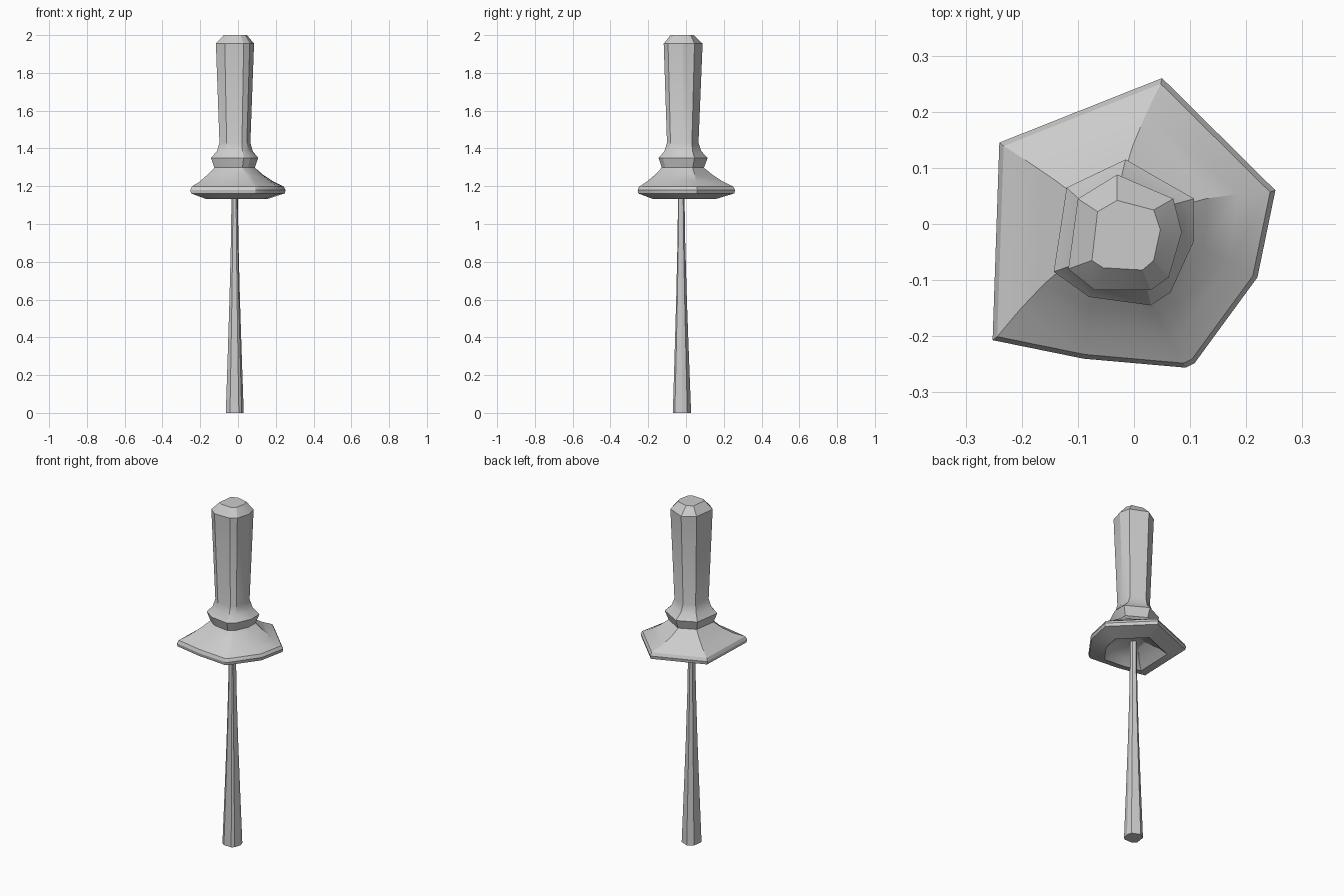
import bpy, bmesh
from math import radians

if "Cube" in bpy.data.objects:
    bpy.data.objects.remove(bpy.data.objects["Cube"])

# Uneven eight-sided outlines, matched point for point
GUARD = [(.05, .26), (.252, .06), (.22, -.095), (.108, -.248), (.092, -.256), (-.09, -.24), (-.252, -.207), (-.24, .145)]
COLLAR = [(-.015, .115), (.107, .045), (.107, -.03), (.065, -.122), (.03, -.145), (-.08, -.13), (-.143, -.085), (-.12, .065)]
GRIP = [(-.03, .088), (.07, .045), (.085, -.015), (.062, -.095), (.03, -.118), (-.07, -.118), (-.117, -.08), (-.10, .045)]
CAP = [(-.03, .042), (.035, .025), (.047, -.01), (.035, -.065), (.015, -.082), (-.055, -.078), (-.075, -.065), (-.065, .022)]
AXIS = (-.018, -.027)


def scaled(outline, s, z):
    cx, cy = AXIS
    return [(cx + (x - cx) * s, cy + (y - cy) * s, z) for x, y in outline]


def blend(a, b, t, s, z):
    return scaled([(p[0] + (q[0] - p[0]) * t, p[1] + (q[1] - p[1]) * t) for p, q in zip(a, b)], s, z)


def loft(name, rings):
    """Skin a stack of rings, ordered bottom to top, and close both ends."""
    bm = bmesh.new()
    loops = [[bm.verts.new(p) for p in ring] for ring in rings]
    for a, b in zip(loops, loops[1:]):
        for i in range(len(a)):
            j = (i + 1) % len(a)
            bm.faces.new((a[i], a[j], b[j], b[i]))
    bm.faces.new(loops[0])
    bm.faces.new(loops[-1])
    bmesh.ops.recalc_face_normals(bm, faces=bm.faces[:])
    mesh = bpy.data.meshes.new(name)
    bm.to_mesh(mesh)
    bm.free()
    obj = bpy.data.objects.new(name, mesh)
    bpy.context.collection.objects.link(obj)
    bpy.ops.object.select_all(action='DESELECT')
    obj.select_set(True)
    bpy.context.view_layer.objects.active = obj
    bpy.ops.object.shade_smooth_by_angle(angle=radians(28))
    return obj


# Tapered shaft
loft("shaft", [scaled(GRIP, s, z) for s, z in
               [(.47, 0), (.37, .3), (.275, .6), (.2, .9), (.155, 1.23)]])

# Flared guard (hollow underneath), collar, grip and end cap
loft("guard_and_grip", [
    scaled(COLLAR, .45, 1.20),
    scaled(GUARD, .5, 1.165),
    scaled(GUARD, .64, 1.132),
    scaled(GUARD, .985, 1.162),
    scaled(GUARD, 1, 1.18),
    scaled(GUARD, .965, 1.198),
    blend(GUARD, COLLAR, .45, 1, 1.225),
    blend(GUARD, COLLAR, .8, .97, 1.262),
    scaled(COLLAR, .86, 1.298),
    scaled(COLLAR, 1, 1.35),
    blend(COLLAR, GRIP, .6, .86, 1.385),
    scaled(GRIP, .81, 1.43),
    scaled(GRIP, 1, 1.955),
    scaled(CAP, 1, 2.0),
])
